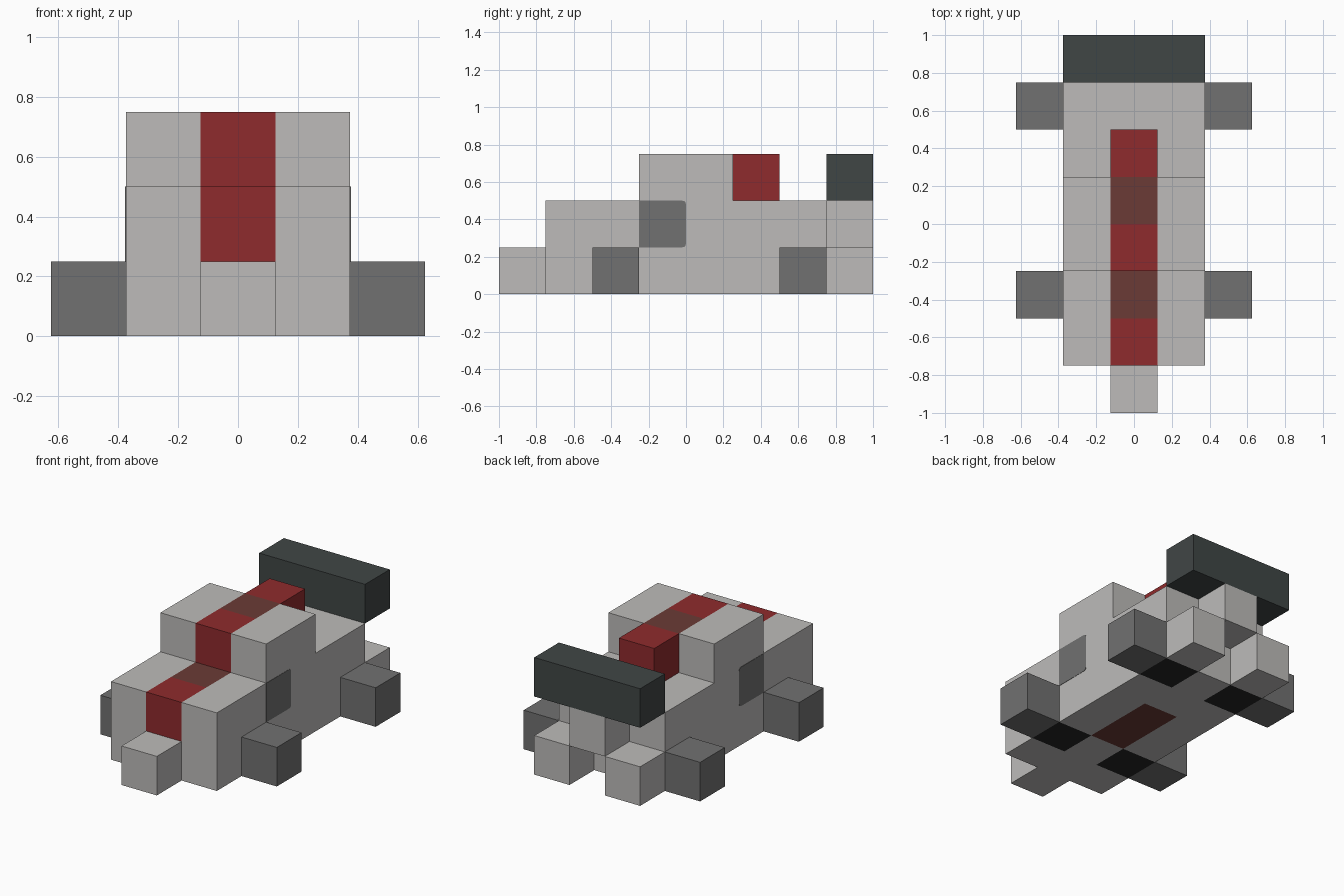
import bpy
import bmesh
import math
from mathutils import Vector

default = bpy.data.objects.get("Cube")
if default:
    bpy.data.objects.remove(default, do_unlink=True)

U = 0.25  # block size


def material(name, r, g, b):
    mat = bpy.data.materials.new(name)
    mat.use_nodes = True
    mat.diffuse_color = (r, g, b, 1)
    mat.node_tree.nodes["Principled BSDF"].inputs["Base Color"].default_value = (r, g, b, 1)
    return mat


LIGHT = material("light grey", 0.51, 0.50, 0.49)
RED = material("stripe red", 0.275, 0.024, 0.026)
BROWN = material("stripe brown", 0.147, 0.044, 0.037)
GREY = material("mid grey", 0.165, 0.165, 0.165)
DARK = material("spoiler slate", 0.051, 0.061, 0.060)
BLACK = material("underside black", 0.019, 0.019, 0.019)


def finish(name, bm, mats):
    bmesh.ops.recalc_face_normals(bm, faces=bm.faces)
    mesh = bpy.data.meshes.new(name)
    bm.to_mesh(mesh)
    bm.free()
    for mat in mats:
        mesh.materials.append(mat)
    obj = bpy.data.objects.new(name, mesh)
    bpy.context.collection.objects.link(obj)
    return obj


def prism(points, vec):
    """Closed solid made by sweeping an outline along a vector."""
    bm = bmesh.new()
    face = bm.faces.new([bm.verts.new(p) for p in points])
    swept = bmesh.ops.extrude_face_region(bm, geom=[face], use_keep_orig=True)
    verts = [e for e in swept["geom"] if isinstance(e, bmesh.types.BMVert)]
    bmesh.ops.translate(bm, verts=verts, vec=vec)
    return bm


def block(name, mat, centre, size):
    """Box with centre and size counted in blocks."""
    bm = bmesh.new()
    bmesh.ops.create_cube(bm, size=U)
    bmesh.ops.scale(bm, verts=bm.verts, vec=size)
    bmesh.ops.translate(bm, verts=bm.verts, vec=Vector(centre) * U)
    return finish(name, bm, [mat])


# Body: stepped side outline swept across the width, then cut on the block grid
outline = [(-3, 0), (3, 0), (3, 2), (1, 2), (1, 3), (-1, 3), (-1, 2), (-3, 2)]
bm = prism([(-1.5 * U, y * U, z * U) for y, z in outline], (3 * U, 0, 0))
cuts = [((x * U, 0, 0), (1, 0, 0)) for x in (-0.5, 0.5)]
cuts += [((0, y * U, 0), (0, 1, 0)) for y in range(-2, 3)]
cuts += [((0, 0, z * U), (0, 0, 1)) for z in (1, 2)]
for co, no in cuts:
    bmesh.ops.bisect_plane(bm, geom=bm.verts[:] + bm.edges[:] + bm.faces[:],
                           plane_co=co, plane_no=no)
bmesh.ops.recalc_face_normals(bm, faces=bm.faces)


def paint(face):
    """0 light, 1 red, 2 brown, 3 black."""
    c, n = face.calc_center_median() / U, face.normal
    row = math.floor(c.y)
    middle = abs(c.x) < 0.5
    if n.z < -0.5:  # underside patches
        if middle:
            return 2 if row in (-1, 0) else 0
        return 3 if row in (-2, 2) else 0
    if middle and n.z > 0.5 and c.y < 1:  # stripe on bonnet and roof
        return 2 if row in (-2, 0) else 1
    if middle and n.y < -0.5 and c.z > 1:  # stripe on front and windscreen
        return 1
    return 0


for f in bm.faces:
    f.material_index = paint(f)
finish("body", bm, [LIGHT, RED, BROWN, BLACK])

# Nose, roof scoop and spoiler with its central support
block("nose", LIGHT, (0, -3.5, 0.5), (1, 1, 1))
block("roof_scoop", RED, (0, 1.5, 2.5), (1, 1, 1))
block("spoiler", DARK, (0, 3.5, 2.5), (3, 1, 1))
block("spoiler_support", LIGHT, (0, 3.5, 1.5), (1, 1, 1))

for side, label in ((1, "left"), (-1, "right")):
    # Wheels and rear exhaust blocks
    block(f"front_wheel_{label}", GREY, (2 * side, -1.5, 0.5), (1, 1, 1))
    block(f"rear_wheel_{label}", GREY, (2 * side, 2.5, 0.5), (1, 1, 1))
    block(f"rear_block_{label}", LIGHT, (side, 3.5, 0.5), (1, 1, 1))

    # Side window: thin plate with rounded rear corners
    r, x = 0.02, 1.5 * U * side
    pts = [(x, -U, 2 * U), (x, -U, U)]
    for cz, start in ((U + r, -90), (2 * U - r, 0)):
        for step in range(4):
            a = math.radians(start + 30 * step)
            pts.append((x, -r + r * math.cos(a), cz + r * math.sin(a)))
    finish(f"side_window_{label}", prism(pts, (0.002 * side, 0, 0)), [GREY])
